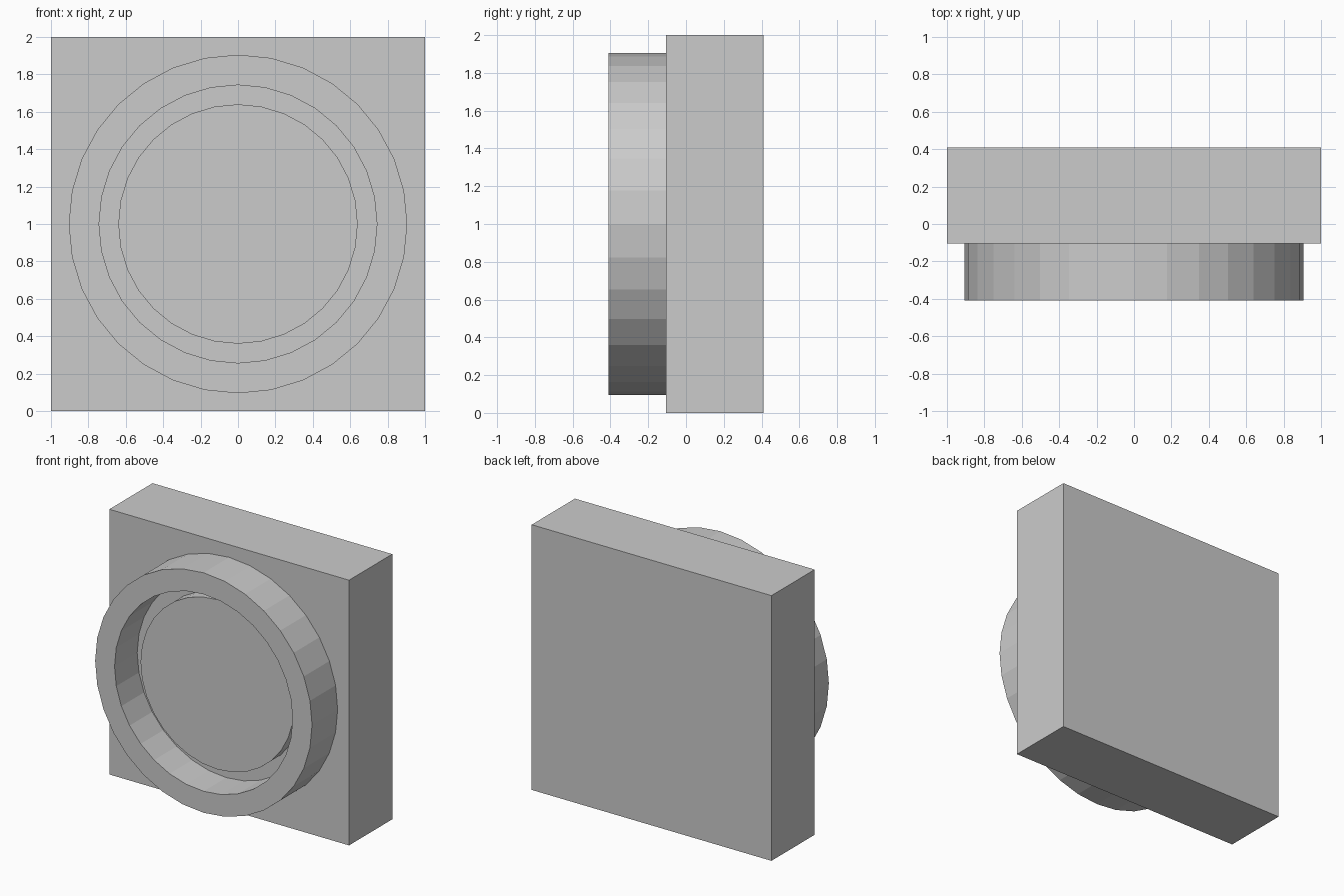
import bpy, bmesh, math

if "Cube" in bpy.data.objects:
    bpy.data.objects.remove(bpy.data.objects["Cube"])

Y_PLATE = -0.105  # front face of the plate


def make_object(name, bm):
    bmesh.ops.recalc_face_normals(bm, faces=bm.faces)
    mesh = bpy.data.meshes.new(name)
    bm.to_mesh(mesh)
    bm.free()
    obj = bpy.data.objects.new(name, mesh)
    bpy.context.collection.objects.link(obj)
    return obj


def lathe(name, profile, sides=32):
    """Turn (radius, y) points around the y axis at z = 1; the last ring is capped."""
    bm = bmesh.new()
    rings = []
    for r, y in profile:
        rings.append([bm.verts.new((r * math.sin(2 * math.pi * i / sides), y,
                                    1 + r * math.cos(2 * math.pi * i / sides)))
                      for i in range(sides)])
    for a, b in zip(rings, rings[1:]):
        for i in range(sides):
            j = (i + 1) % sides
            bm.faces.new((a[i], a[j], b[j], b[i]))
    bm.faces.new(rings[0])
    bm.faces.new(rings[-1])
    return make_object(name, bm)


# Square back plate
bm = bmesh.new()
bmesh.ops.create_cube(bm, size=1)
for v in bm.verts:
    v.co.x *= 2
    v.co.y = 0.41 if v.co.y > 0 else Y_PLATE
    v.co.z = 2 if v.co.z > 0 else 0
make_object("back_plate", bm)

# Round rim with a groove and a raised centre disc
lathe("round_button", [(0.905, Y_PLATE), (0.905, -0.41), (0.743, -0.41),
                       (0.743, -0.14), (0.64, -0.14), (0.64, -0.247)])
